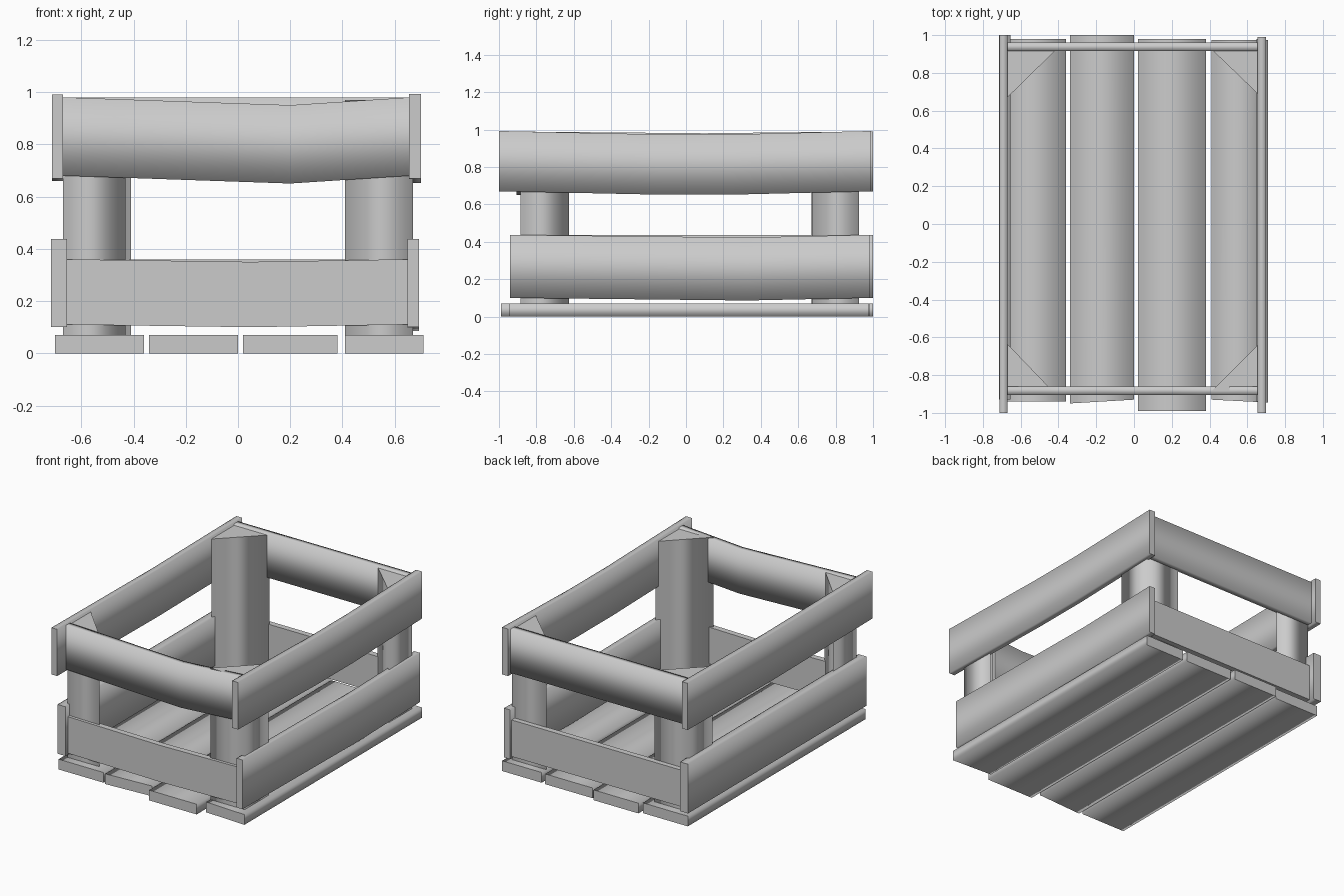
import bpy

if "Cube" in bpy.data.objects:
    bpy.data.objects.remove(bpy.data.objects["Cube"])


def prism(name, rings, smooth=True):
    """Skin a list of equal-sided rings; long faces smooth, end caps flat."""
    n = len(rings[0])
    verts = [v for r in rings for v in r]
    faces = [tuple(range(n))[::-1],
             tuple(range(n * (len(rings) - 1), n * len(rings)))]
    for k in range(len(rings) - 1):
        for i in range(n):
            j = (i + 1) % n
            faces.append((k * n + i, k * n + j, (k + 1) * n + j, (k + 1) * n + i))
    me = bpy.data.meshes.new(name)
    me.from_pydata(verts, [], faces)
    bm = bmesh.new()
    bm.from_mesh(me)
    bmesh.ops.recalc_face_normals(bm, faces=bm.faces[:])
    bm.to_mesh(me)
    bm.free()
    for p in me.polygons:
        p.use_smooth = smooth and p.index > 1
    ob = bpy.data.objects.new(name, me)
    bpy.context.collection.objects.link(ob)
    return ob


import bmesh


def plank(name, axis, stations, a0, a1, z0, z1, smooth=True):
    """Upright board along x or y; stations are (position, sag)."""
    rings = []
    for s, dz in stations:
        sec = [(a0, z0 + dz), (a1, z0 + dz), (a1, z1 + dz), (a0, z1 + dz)]
        rings.append([(s, a, z) if axis == 'x' else (a, s, z) for a, z in sec])
    prism(name, rings, smooth)


# Floor slats: x range, front y at left and right edge, back y
slats = [(-0.70, -0.36, -0.94, -0.94, 0.98), (-0.34, 0.0, -0.95, -0.93, 1.0),
         (0.02, 0.38, -0.99, -0.99, 0.98), (0.41, 0.71, -0.93, -0.945, 0.975)]
for i, (x0, x1, yl, yr, yb) in enumerate(slats):
    rings = [[(x0, l, 0), (x1, r, 0), (x1, r, 0.07), (x0, l, 0.07)]
             for l, r in ((yl, yr), (yb, yb))]
    prism(f"floor_slat_{i + 1}", rings)

# Triangular corner posts: corner point and leg lengths toward the middle
posts = {"front_left": (-0.67, -0.885, 0.24, 0.25), "front_right": (0.67, -0.885, -0.26, 0.26),
         "back_left": (-0.67, 0.925, 0.26, -0.255), "back_right": (0.67, 0.925, -0.26, -0.25)}
for name, (x, y, dx, dy) in posts.items():
    prism(name + "_post", [[(x, y, z), (x + dx, y, z), (x, y + dy, z)]
                           for z in (0.07, 0.97)])

# Lower rails
plank("lower_front_rail", 'x', [(-0.66, 0), (0.05, -0.01), (0.65, 0)], -0.905, -0.865, 0.11, 0.36, False)
plank("lower_back_rail", 'x', [(-0.66, 0), (0.65, 0)], 0.92, 0.96, 0.11, 0.36, False)
plank("lower_left_rail", 'y', [(-0.93, 0), (0.1, 0), (1.0, 0)], -0.715, -0.655, 0.10, 0.437)
plank("lower_right_rail", 'y', [(-0.94, 0), (0.33, -0.014), (0.98, 0)], 0.648, 0.692, 0.10, 0.437)

# Upper rails
plank("upper_front_rail", 'x', [(-0.67, 0), (0.2, -0.03), (0.66, 0)], -0.905, -0.86, 0.68, 0.98)
plank("upper_back_rail", 'x', [(-0.67, 0), (0.66, 0)], 0.915, 0.96, 0.68, 0.98)
plank("upper_left_rail", 'y', [(-1.0, 0), (0.1, -0.01), (1.0, 0)], -0.712, -0.67, 0.67, 0.99)
plank("upper_right_rail", 'y', [(-1.0, 0), (-0.15, -0.018), (0.25, -0.018), (0.99, 0)],
      0.655, 0.70, 0.67, 0.992)
